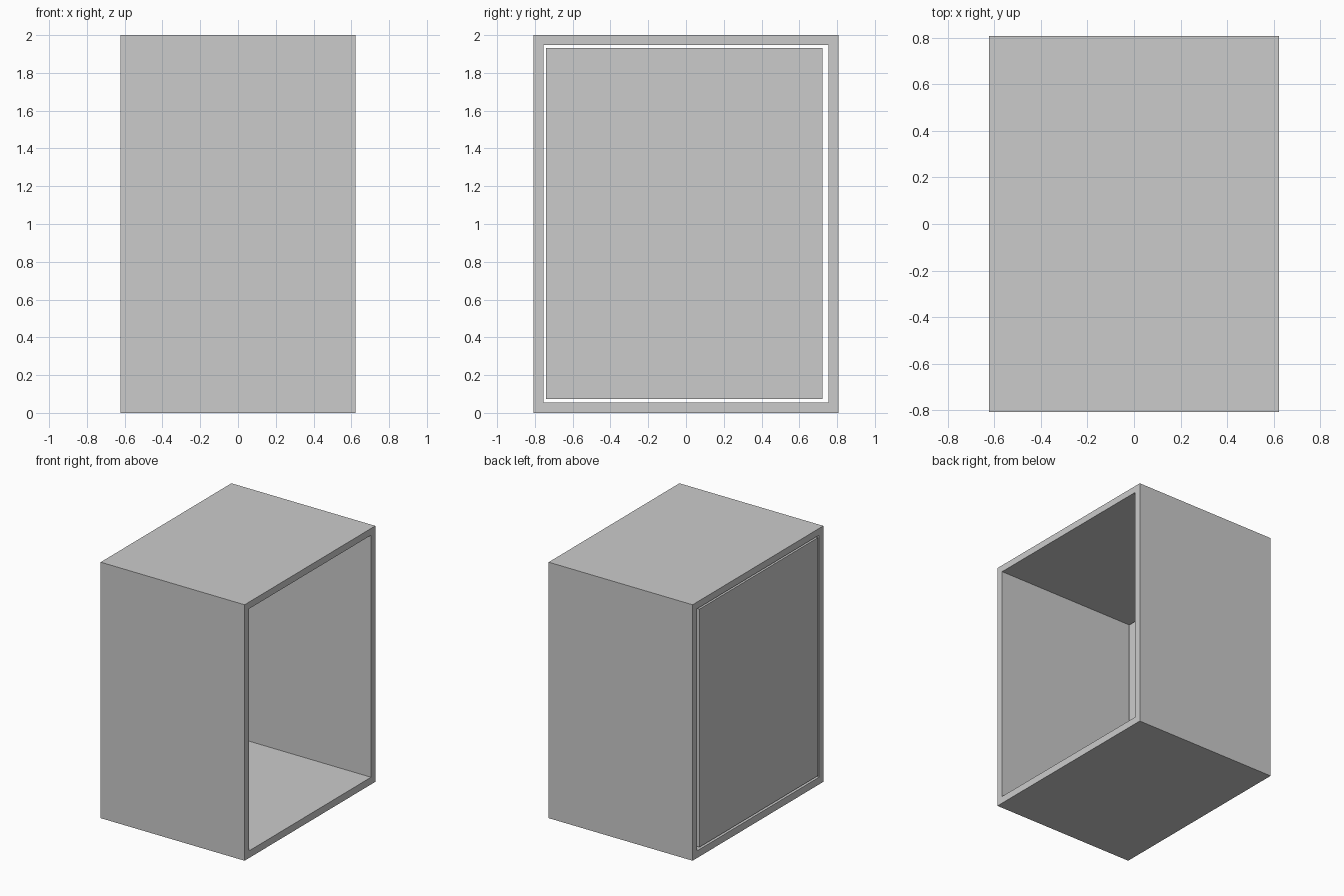
import bpy
import bmesh

cube = bpy.data.objects.get("Cube")
if cube:
    bpy.data.objects.remove(cube, do_unlink=True)

grey = bpy.data.materials.new("light grey")
grey.use_nodes = True
colour = (0.6, 0.6, 0.6, 1)
grey.diffuse_color = colour
grey.node_tree.nodes["Principled BSDF"].inputs["Base Color"].default_value = colour

HALF_X = 0.622


def finish(name, bm):
    """Turn a bmesh into a named, grey, flat shaded object."""
    bmesh.ops.recalc_face_normals(bm, faces=bm.faces)
    mesh = bpy.data.meshes.new(name)
    bm.to_mesh(mesh)
    bm.free()
    mesh.materials.append(grey)
    obj = bpy.data.objects.new(name, mesh)
    bpy.context.collection.objects.link(obj)
    return obj


def rectangle(bm, x, y0, y1, z0, z1):
    corners = [(y0, z0), (y1, z0), (y1, z1), (y0, z1)]
    return [bm.verts.new((x, y, z)) for y, z in corners]


# Cabinet shell: a square tube open at both x ends
bm = bmesh.new()
loops = []
for x in (-HALF_X, HALF_X):
    loops.append((rectangle(bm, x, -0.807, 0.807, 0, 2),
                  rectangle(bm, x, -0.754, 0.754, 0.056, 1.947)))
(outer_a, inner_a), (outer_b, inner_b) = loops
for a, b in ((outer_a, outer_b), (inner_a, inner_b),
             (outer_a, inner_a), (outer_b, inner_b)):
    for i in range(4):
        j = (i + 1) % 4
        bm.faces.new((a[i], a[j], b[j], b[i]))
finish("cabinet_shell", bm)

# Door panel: set flush in the -x opening with a narrow gap all round
bm = bmesh.new()
back = rectangle(bm, -HALF_X, -0.74, 0.722, 0.073, 1.933)
front = rectangle(bm, -HALF_X + 0.05, -0.74, 0.722, 0.073, 1.933)
bm.faces.new(back)
bm.faces.new(front)
for i in range(4):
    j = (i + 1) % 4
    bm.faces.new((back[i], back[j], front[j], front[i]))
finish("door_panel", bm)
